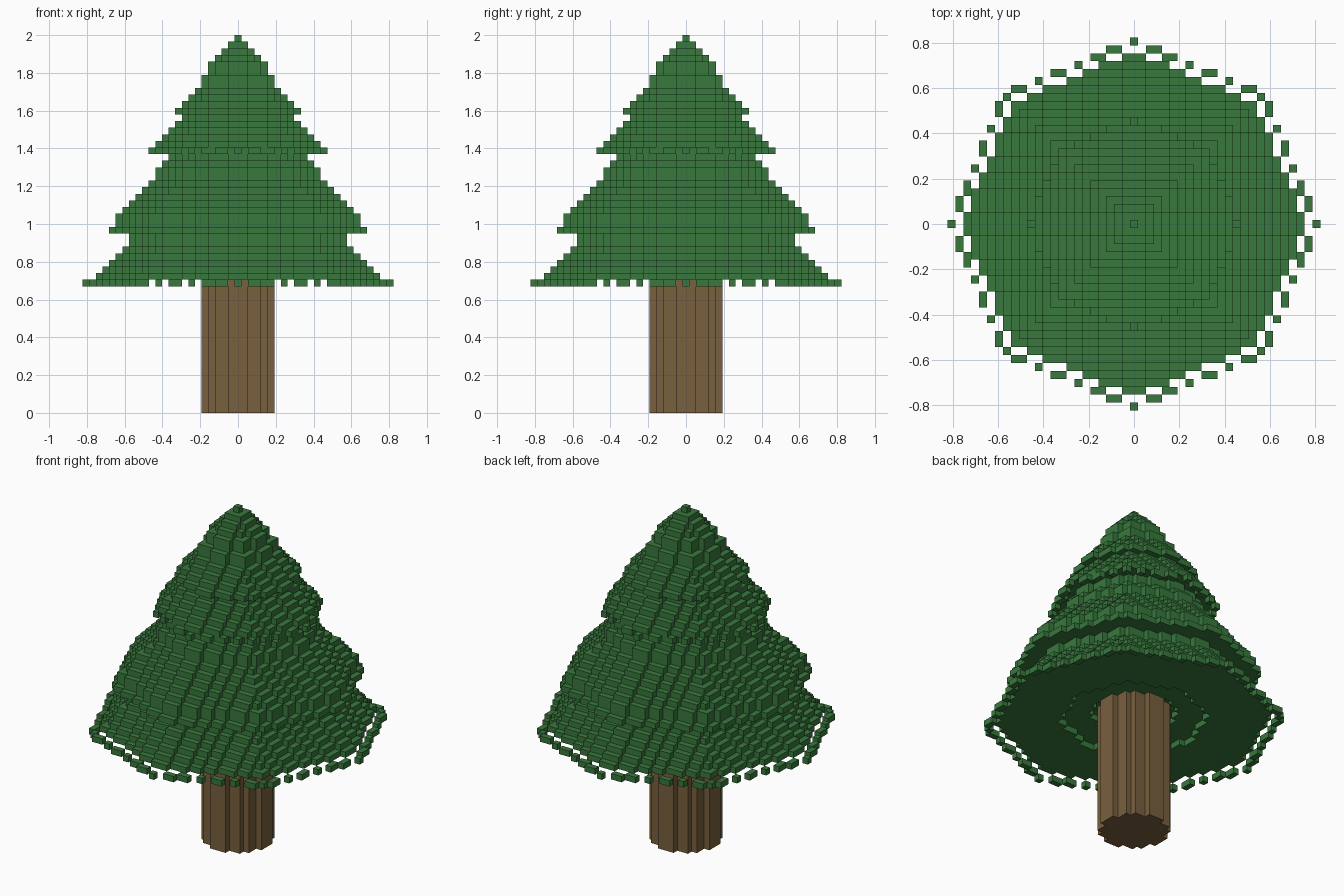
import bpy, bmesh

if "Cube" in bpy.data.objects:
    bpy.data.objects.remove(bpy.data.objects["Cube"])

V = 0.035            # block size
BASE = 0.67          # underside of the foliage
ROOT = 2 ** 0.5 - 1

# Foliage half-width in blocks for each layer, from the bottom to the tip
LAYERS = [0, 21, 20, 19, 18, 17, 16, 16,
          19, 18, 18, 17, 16, 15, 14, 13, 12, 12, 11, 10, 10,
          12, 11, 10, 9, 8,
          9, 8, 7, 6, 5, 5, 4, 4, 3, 2, 1, 0]


def material(name, rgb):
    m = bpy.data.materials.new(name)
    m.diffuse_color = (*rgb, 1)
    m.use_nodes = True
    m.node_tree.nodes["Principled BSDF"].inputs["Base Color"].default_value = m.diffuse_color
    return m


def octagon(i, j):
    """Corner radius of the octagon passing through a block centre."""
    a, b = max(abs(i), abs(j)), min(abs(i), abs(j))
    return a + ROOT * b


def blocks(name, cells, z0, height, mat):
    """Mesh showing only the exposed faces of a set of blocks."""
    bm = bmesh.new()
    verts = {}

    def vert(p):
        if p not in verts:
            verts[p] = bm.verts.new(((p[0] - .5) * V, (p[1] - .5) * V,
                                     z0 + p[2] * height))
        return verts[p]

    for c in cells:
        for axis in range(3):
            for side in (0, 1):
                n = list(c)
                n[axis] += 2 * side - 1
                if tuple(n) in cells:
                    continue
                u, w = (axis + 1) % 3, (axis + 2) % 3
                corners = []
                for du, dw in ((0, 0), (1, 0), (1, 1), (0, 1)):
                    p = list(c)
                    p[axis] += side
                    p[u] += du
                    p[w] += dw
                    corners.append(vert(tuple(p)))
                bm.faces.new(corners if side else corners[::-1])
    me = bpy.data.meshes.new(name)
    bm.to_mesh(me)
    bm.free()
    me.materials.append(mat)
    ob = bpy.data.objects.new(name, me)
    bpy.context.collection.objects.link(ob)
    return ob


green = material("leaf green", (0.040, 0.190, 0.047))
brown = material("bark brown", (0.190, 0.115, 0.047))
grid = [(i, j) for i in range(-24, 25) for j in range(-24, 25)]

# Stacked octagonal layers of foliage, with a shallow stepped hollow below
hollow = {1: 11.6, 2: 6.9}
foliage = {(i, j, k) for k, n in enumerate(LAYERS) if k
           for i, j in grid
           if hollow.get(k, -1) < octagon(i, j) <= n + (0.7 if n else 0)}

# Broken fringe of blocks round the lower rims
for k, r in ((0, 23), (20, 13)):
    foliage |= {(i, j, k) for i, j in grid
                if -0.25 < r - octagon(i, j) < 0.38}
blocks("foliage", foliage, BASE, V, green)

# Trunk of full-height square columns
trunk = {(i, j, 0) for i, j in grid if i * i + j * j <= 27}
blocks("trunk", trunk, 0, 0.78, brown)
